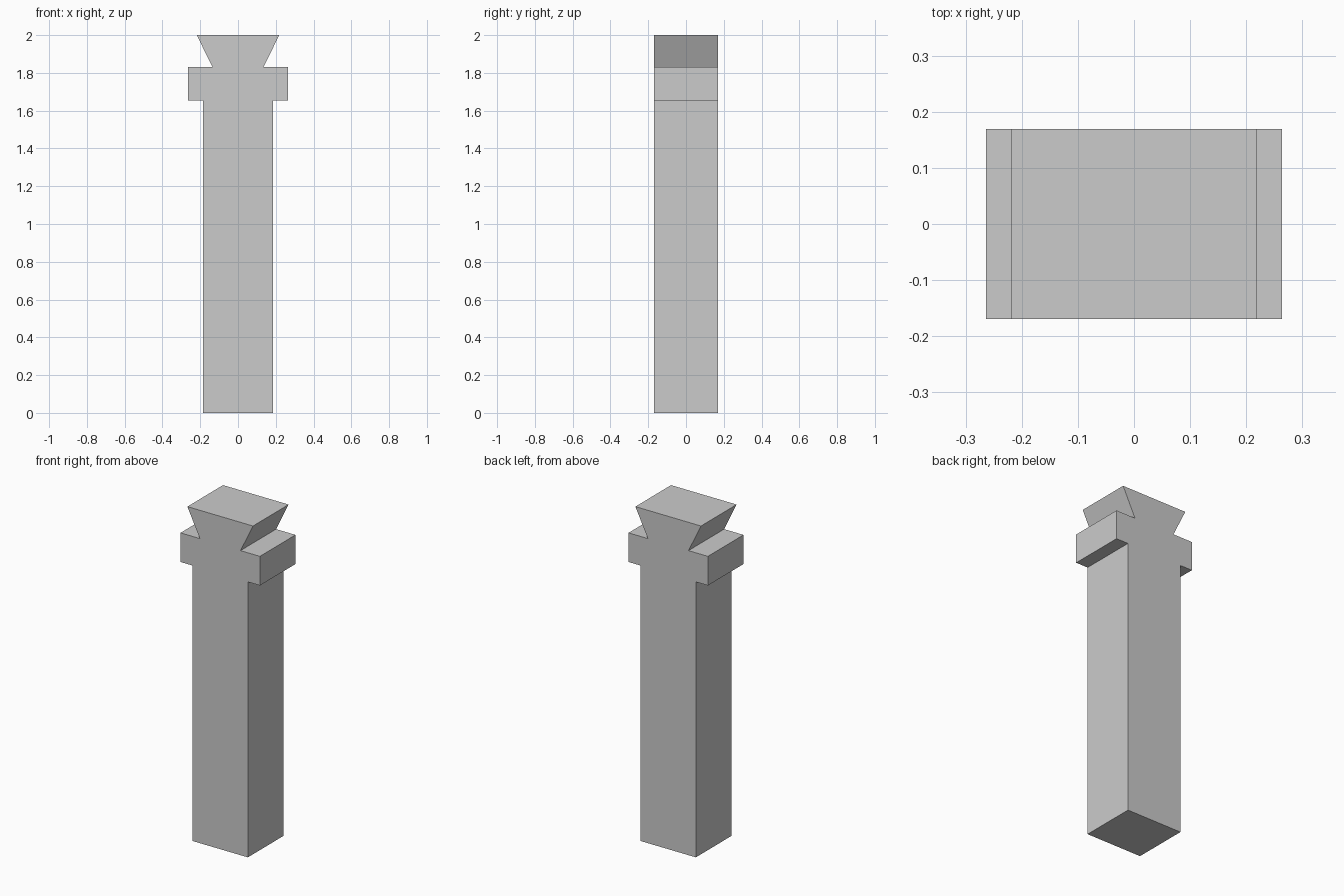
import bpy
import bmesh

cube = bpy.data.objects.get("Cube")
if cube:
    bpy.data.objects.remove(cube, do_unlink=True)

HALF_DEPTH = 0.169

grey = bpy.data.materials.new("plain grey")
grey.use_nodes = True
colour = (0.6, 0.6, 0.6, 1)
grey.diffuse_color = colour
grey.node_tree.nodes["Principled BSDF"].inputs["Base Color"].default_value = colour

# Right half of the outline, bottom to top: shaft, collar, flared dovetail head
half = [(0.184, 0), (0.184, 1.655), (0.264, 1.655), (0.264, 1.83),
        (0.135, 1.83), (0.218, 2)]
outline = half + [(-x, z) for x, z in reversed(half)]

# Extrude the mirrored outline from front to back
bm = bmesh.new()
front = bm.faces.new([bm.verts.new((x, -HALF_DEPTH, z)) for x, z in outline])
back = bmesh.ops.extrude_face_region(bm, geom=[front], use_keep_orig=True)
verts = [g for g in back["geom"] if isinstance(g, bmesh.types.BMVert)]
bmesh.ops.translate(bm, verts=verts, vec=(0, 2 * HALF_DEPTH, 0))
bmesh.ops.recalc_face_normals(bm, faces=bm.faces)

mesh = bpy.data.meshes.new("dovetail_post")
bm.to_mesh(mesh)
bm.free()
mesh.materials.append(grey)
post = bpy.data.objects.new("dovetail_post", mesh)
bpy.context.collection.objects.link(post)
